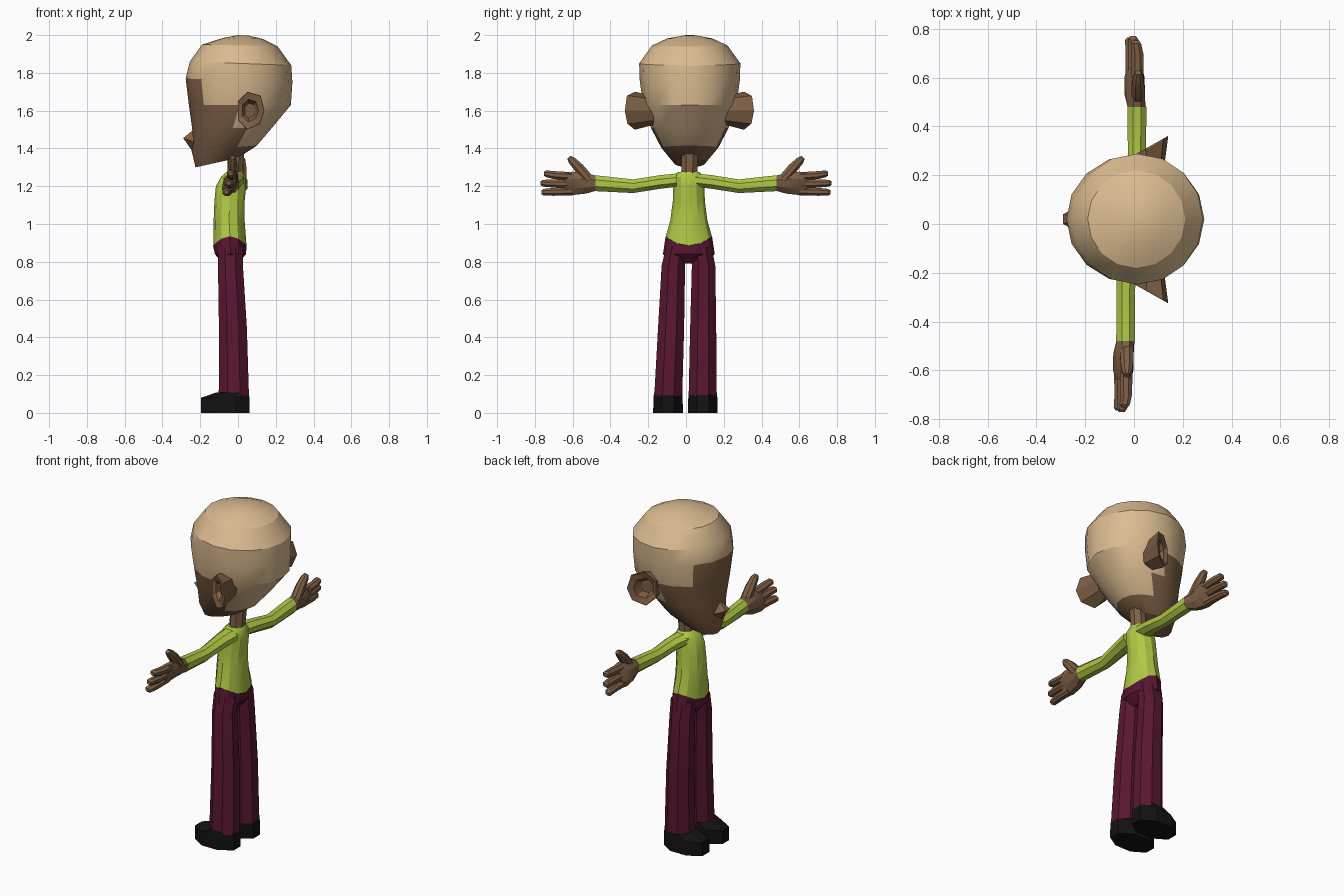
import bpy, bmesh
from math import sin, cos, pi
from mathutils import Vector


def material(name, rgb):
    m = bpy.data.materials.new(name)
    m.diffuse_color = (*rgb, 1)
    return m


SKIN = material("skin_brown", (0.21, 0.115, 0.06))
TAN = material("scalp_tan", (0.71, 0.50, 0.28))
LIME = material("shirt_lime", (0.43, 0.58, 0.06))
PLUM = material("trousers_plum", (0.10, 0.008, 0.032))
BLACK = material("shoe_black", (0.006, 0.006, 0.006))


def finish(name, bm, mats, pick=None, angle=0.45):
    bmesh.ops.recalc_face_normals(bm, faces=bm.faces)
    if pick:
        for f in bm.faces:
            f.material_index = pick(f.calc_center_median())
    me = bpy.data.meshes.new(name)
    bm.to_mesh(me)
    bm.free()
    ob = bpy.data.objects.new(name, me)
    bpy.context.collection.objects.link(ob)
    for m in mats:
        me.materials.append(m)
    bpy.ops.object.select_all(action='DESELECT')
    ob.select_set(True)
    bpy.context.view_layer.objects.active = ob
    bpy.ops.object.shade_smooth_by_angle(angle=angle)
    return ob


def oval(c, a, b, n=8, phase=0.5, lift=0):
    """Ring of n points around c with half axes a and b."""
    c, a, b = Vector(c), Vector(a), Vector(b)
    k = 1 / cos(pi / n) if phase else 1
    pts = []
    for i in range(n):
        t = 2 * pi * (i + phase) / n
        pts.append(c + a * cos(t) * k + b * sin(t) * k + Vector((0, 0, lift * sin(t) ** 2)))
    return pts


def flat(x, y, z, hx, hy, **kw):
    return oval((x, y, z), (hx, 0, 0), (0, hy, 0), **kw)


def upright(x, y, z, hx, hz, tilt=0.0, **kw):
    return oval((x, y, z), (hx, 0, 0), (tilt, 0, hz), **kw)


def loft(name, rings, mats, pick=None, angle=0.45):
    bm = bmesh.new()
    rows = [[bm.verts.new(p) for p in r] for r in rings]
    n = len(rows[0])
    for r, s in zip(rows, rows[1:]):
        for i in range(n):
            j = (i + 1) % n
            bm.faces.new((r[i], r[j], s[j], s[i]))
    bm.faces.new(rows[0])
    bm.faces.new(rows[-1])
    return finish(name, bm, mats, pick, angle)


# Head: front x/z, back x/z, half width of each ring
head = [(-0.225, 1.30, 0.00, 1.35, 0.085), (-0.246, 1.39, 0.10, 1.415, 0.15),
        (-0.242, 1.50, 0.185, 1.515, 0.205), (-0.26, 1.63, 0.28, 1.63, 0.247),
        (-0.277, 1.77, 0.288, 1.75, 0.265), (-0.255, 1.86, 0.282, 1.84, 0.268),
        (-0.19, 1.95, 0.21, 1.94, 0.20), (-0.08, 1.985, 0.13, 1.98, 0.12),
        (0.00, 2.0, 0.06, 1.997, 0.03)]
rings = [oval(((f + b) / 2, 0.02, (zf + zb) / 2), ((b - f) / 2, 0, (zb - zf) / 2),
              (0, w, 0), n=16, phase=0) for f, zf, b, zb, w in head]


def face_skin(c):
    low = c.z < 1.4 or (c.x < 0 and c.z < 1.63) or (c.x < -0.17 and c.z < 1.76)
    return 1 if low else 0


loft("head", rings, [TAN, SKIN], face_skin)

# Nose wedge
bm = bmesh.new()
for p in [(-0.235, 0.02, 1.50), (-0.29, 0.0, 1.455), (-0.29, 0.04, 1.455),
          (-0.22, -0.04, 1.43), (-0.22, 0.08, 1.43), (-0.245, 0.02, 1.39)]:
    bm.verts.new(p)
bmesh.ops.convex_hull(bm, input=bm.verts)
finish("nose", bm, [SKIN])

# Ears: flared cups with a sunken middle
outline = [(0.0, 1.65), (0.05, 1.70), (0.12, 1.68), (0.14, 1.60), (0.115, 1.53), (0.05, 1.50), (0.0, 1.55)]
for side, s in (("right", -1), ("left", 1)):
    def ear_ring(scale, y0, slope):
        return [Vector((0.06 + (x - 0.06) * scale, 0.018 + s * (y0 + slope * x),
                        1.60 + (z - 1.60) * scale)) for x, z in outline]
    loft("ear_" + side, [ear_ring(0.75, 0.19, 0), ear_ring(1, 0.255, 0.6),
                         ear_ring(0.98, 0.265, 0.55), ear_ring(0.6, 0.26, 0.45),
                         ear_ring(0.4, 0.235, 0.3)], [SKIN])

# Neck
loft("neck", [flat(-0.02, 0.015, 1.23, 0.045, 0.05), flat(-0.015, 0.018, 1.29, 0.04, 0.042),
              flat(-0.01, 0.02, 1.40, 0.045, 0.045)], [SKIN])

# Shirt body, hem rising at the hips
kw = dict(n=12, phase=0)
loft("shirt", [flat(-0.043, 0.015, 0.885, 0.088, 0.122, lift=0.05, **kw),
               flat(-0.047, 0.015, 1.02, 0.082, 0.098, **kw),
               flat(-0.045, 0.015, 1.12, 0.08, 0.085, **kw),
               flat(-0.037, 0.015, 1.20, 0.08, 0.082, **kw),
               flat(-0.025, 0.015, 1.25, 0.064, 0.08, **kw),
               flat(-0.018, 0.015, 1.275, 0.045, 0.055, **kw)], [LIME])

# Trouser seat
loft("trouser_seat", [flat(-0.043, 0.015, 0.885, 0.089, 0.123, lift=0.05, **kw),
                      flat(-0.04, 0.015, 0.84, 0.082, 0.137, **kw),
                      flat(-0.04, 0.015, 0.79, 0.04, 0.07, **kw)], [PLUM])

for side, s in (("right", -1), ("left", 1)):
    # Trouser leg
    loft("trouser_leg_" + side, [flat(-0.04, 0.015 + s * 0.065, 0.88, 0.068, 0.055),
                                 flat(-0.04, 0.013 + s * 0.08, 0.78, 0.066, 0.062),
                                 flat(-0.027, 0.006 + s * 0.085, 0.45, 0.074, 0.069),
                                 flat(-0.022, -0.003 + s * 0.091, 0.09, 0.080, 0.074)], [PLUM])
    # Shoe
    loft("shoe_" + side, [flat(-0.067, -0.003 + s * 0.092, 0, 0.128, 0.079),
                          flat(-0.067, -0.003 + s * 0.092, 0.08, 0.128, 0.077),
                          flat(-0.03, -0.003 + s * 0.092, 0.108, 0.085, 0.074)], [BLACK])
    # Sleeve
    ax = 0.012 if s > 0 else -0.034
    loft("sleeve_" + side, [upright(-0.022, s * 0.05, 1.232, 0.055, 0.035),
                            upright((ax - 0.02) / 2, s * 0.14, 1.222, 0.045, 0.036),
                            upright(ax, s * 0.28, 1.20, 0.037, 0.036),
                            upright(ax, s * 0.48, 1.216, 0.039, 0.042)], [LIME])
    # Palm, tilted so the thumb edge leans back
    hx = ax - 0.01
    loft("palm_" + side, [upright(ax, s * 0.475, 1.216, 0.037, 0.040),
                          upright(hx, s * 0.53, 1.215, 0.036, 0.054, 0.012),
                          upright(hx, s * 0.60, 1.215, 0.034, 0.062, 0.018),
                          upright(hx, s * 0.64, 1.213, 0.024, 0.058, 0.018)], [SKIN])
    # Fingers
    for i, (z0, z1, tip) in enumerate([(1.252, 1.266, 0.752), (1.212, 1.216, 0.77), (1.173, 1.168, 0.765)]):
        dx = hx + (1 - i) * 0.012
        loft(f"finger_{i + 1}_{side}", [upright(dx, s * 0.60, z0, 0.026, 0.022),
                                        upright(dx, s * 0.70, (z0 + z1) / 2, 0.024, 0.021),
                                        upright(dx - 0.006, s * (tip - 0.012), z1, 0.021, 0.018),
                                        upright(dx - 0.006, s * tip, z1, 0.012, 0.010)], [SKIN])
    # Thumb
    thumb = [(0.515, 1.235, 0.028), (0.565, 1.295, 0.027), (0.605, 1.337, 0.021), (0.620, 1.352, 0.012)]
    loft("thumb_" + side, [oval((hx + 0.015, s * y, z), (r, 0, 0), (0, s * r * 0.7, -r * 0.7))
                           for y, z, r in thumb], [SKIN])
